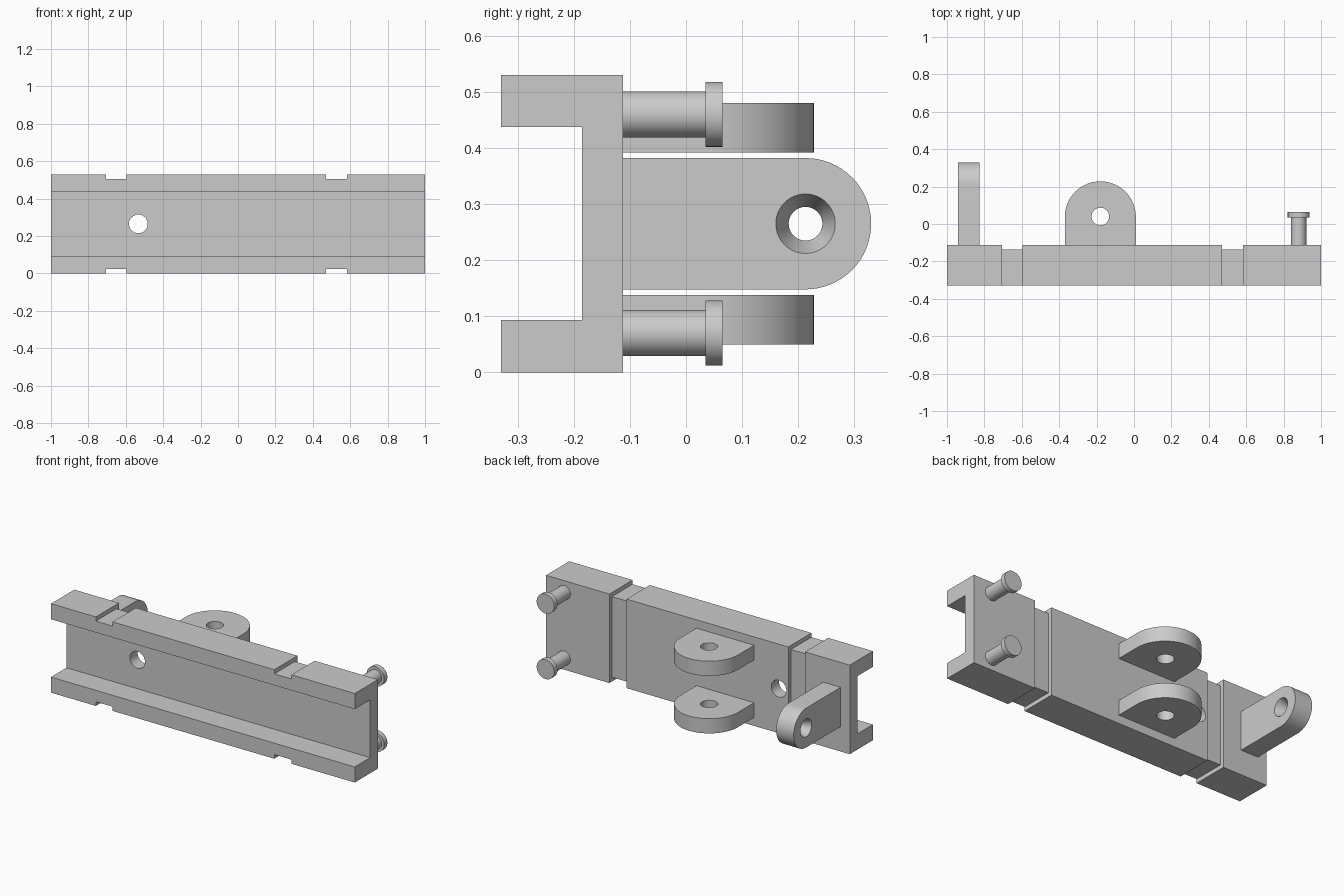
import bpy, bmesh, math
from mathutils import Matrix, Vector

cube = bpy.data.objects.get("Cube")
if cube:
    bpy.data.objects.remove(cube, do_unlink=True)

grey = bpy.data.materials.new("light_grey")
grey.use_nodes = True
COLOUR = (0.6, 0.6, 0.6, 1)
grey.diffuse_color = COLOUR
grey.node_tree.nodes["Principled BSDF"].inputs["Base Color"].default_value = COLOUR

H, FRONT, BACK = 0.53, -0.33, -0.112   # rail height and depth limits
MID = H / 2


def prism(name, points, direction):
    """Extrude a closed outline of 3D points along a direction."""
    bm = bmesh.new()
    face = bm.faces.new([bm.verts.new(p) for p in points])
    new = bmesh.ops.extrude_face_region(bm, geom=[face])["geom"]
    bmesh.ops.translate(bm, vec=Vector(direction),
                        verts=[v for v in new if isinstance(v, bmesh.types.BMVert)])
    bmesh.ops.recalc_face_normals(bm, faces=bm.faces)
    return make(name, bm)


def make(name, bm):
    mesh = bpy.data.meshes.new(name)
    bm.to_mesh(mesh)
    bm.free()
    mesh.materials.append(grey)
    obj = bpy.data.objects.new(name, mesh)
    bpy.context.collection.objects.link(obj)
    return obj


def lathe(name, profile, origin, axis, steps=48):
    """Solid of revolution from (radius, distance) pairs along an axis."""
    bm = bmesh.new()
    turn = Matrix.Translation(origin) @ Vector(axis).to_track_quat("Z", "Y").to_matrix().to_4x4()
    rings = []
    for r, d in profile:
        angles = [2 * math.pi * i / steps for i in range(steps)]
        rings.append([bm.verts.new(turn @ Vector((r * math.cos(a), r * math.sin(a), d)))
                      for a in angles])
    for low, high in zip(rings, rings[1:]):
        for i in range(steps):
            j = (i + 1) % steps
            bm.faces.new((low[i], low[j], high[j], high[i]))
    bm.faces.new(rings[0])
    bm.faces.new(rings[-1])
    bmesh.ops.recalc_face_normals(bm, faces=bm.faces)
    return make(name, bm)


def box(name, lo, hi):
    return prism(name, [(lo[0], lo[1], lo[2]), (hi[0], lo[1], lo[2]),
                        (hi[0], hi[1], lo[2]), (lo[0], hi[1], lo[2])], (0, 0, hi[2] - lo[2]))


def cut(target, cutter):
    """Subtract the cutter, then discard it."""
    mod = target.modifiers.new("cut", "BOOLEAN")
    mod.operation, mod.solver, mod.object = "DIFFERENCE", "EXACT", cutter
    bpy.context.view_layer.objects.active = target
    bpy.ops.object.modifier_apply(modifier=mod.name)
    bpy.data.objects.remove(cutter, do_unlink=True)


def smooth(obj):
    bpy.ops.object.select_all(action="DESELECT")
    obj.select_set(True)
    bpy.context.view_layer.objects.active = obj
    bpy.ops.object.shade_smooth_by_angle(angle=math.radians(30))


def tongue(root, centre, mid, r, steps=32):
    """Outline of a plate with a rounded end, as (along, across) pairs."""
    arc = [math.pi * (i / steps - 0.5) for i in range(steps + 1)]
    return ([(root, mid - r)] + [(centre + r * math.cos(a), mid + r * math.sin(a)) for a in arc]
            + [(root, mid + r)])


# Channel rail
web, lip = -0.185, 0.093
section = [(FRONT, 0), (BACK, 0), (BACK, H), (FRONT, H),
           (FRONT, H - lip), (web, H - lip), (web, lip), (FRONT, lip)]
rail = prism("channel_rail", [(-1, y, z) for y, z in section], (2, 0, 0))

# Shallow grooves around the top, back and bottom
depth = 0.025
for x0, x1 in ((-0.705, -0.595), (0.47, 0.583)):
    cut(rail, box("groove", (x0, -0.5, H - depth), (x1, 0.1, H + 0.1)))
    cut(rail, box("groove", (x0, -0.5, -0.1), (x1, 0.1, depth)))
    cut(rail, box("groove", (x0, BACK - depth, -0.2), (x1, 0.1, H + 0.2)))

# Hole through the web
cut(rail, lathe("hole", [(0.05, -0.5), (0.05, 0.1)], (-0.533, 0, MID), (0, 1, 0)))
smooth(rail)

# Upright lug with a hole that flares to both sides
lug = prism("upright_lug", [(-0.94, y, z) for y, z in tongue(BACK, 0.213, MID, 0.117)],
            (0.115, 0, 0))
flare = [(0.073, -0.1075), (0.03, 0), (0.073, 0.1075)]
cut(lug, lathe("hole", flare, (-0.8825, 0.213, MID), (1, 0, 0)))
smooth(lug)

# Pair of flat lugs
for name, z in (("lower_flat_lug", 0.05), ("upper_flat_lug", 0.392)):
    flat = prism(name, [(x, y, z) for y, x in tongue(BACK, 0.038, -0.18, 0.19)], (0, 0, 0.088))
    cut(flat, lathe("hole", [(0.047, -0.1), (0.047, 0.2)], (-0.18, 0.04, z), (0, 0, 1)))
    smooth(flat)

# Pair of headed pins
pin = [(0.041, 0), (0.041, 0.147), (0.058, 0.147), (0.058, 0.177)]
for name, z in (("lower_pin", 0.07), ("upper_pin", 0.46)):
    smooth(lathe(name, pin, (0.88, BACK, z), (0, 1, 0)))
